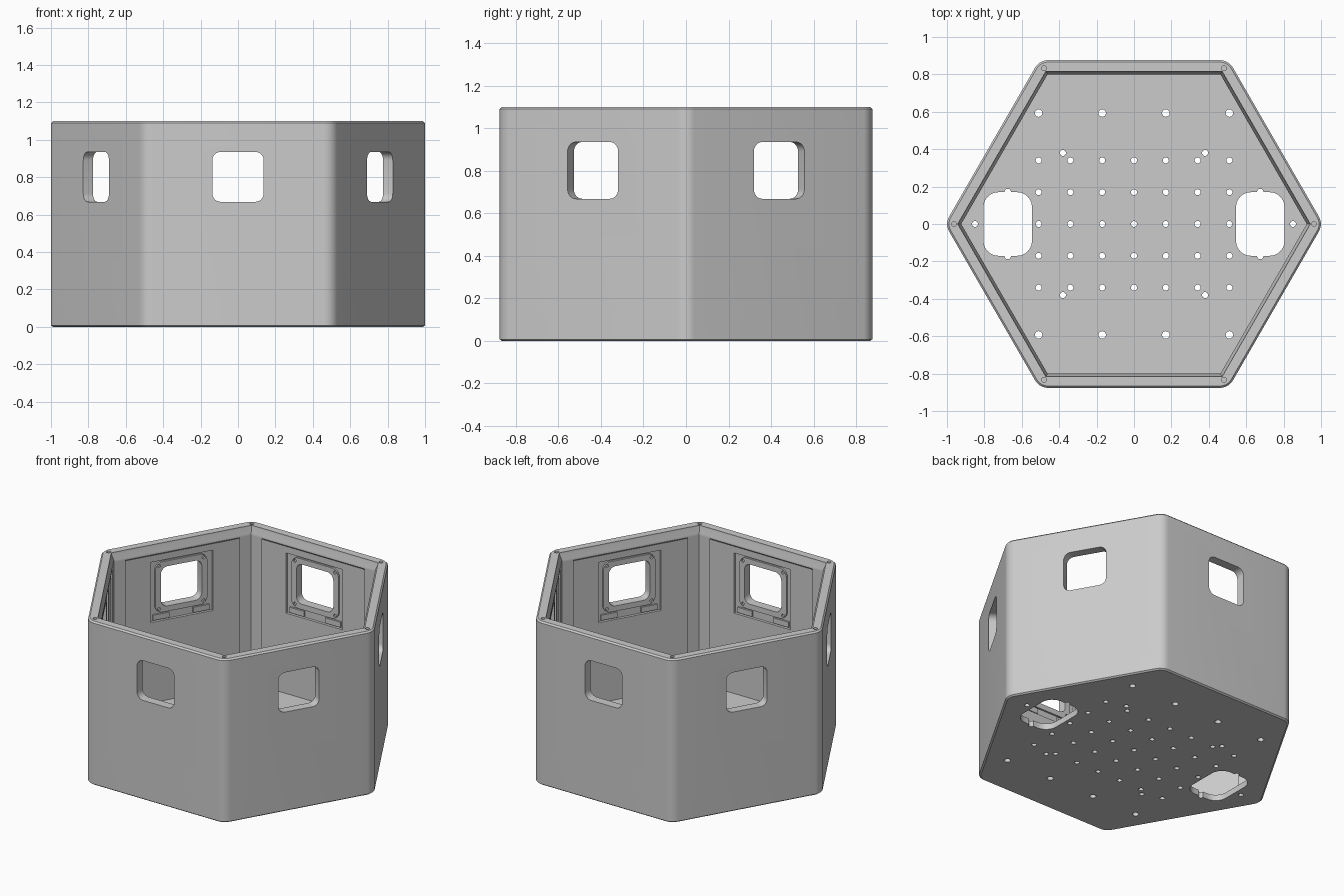
import bpy, bmesh
from math import pi, cos, sin
from mathutils import Matrix, Vector

cube = bpy.data.objects.get("Cube")
if cube:
    bpy.data.objects.remove(cube, do_unlink=True)

GREY = (0.6, 0.6, 0.6, 1)
mat = bpy.data.materials.new("matte grey plastic")
mat.use_nodes = True
mat.diffuse_color = GREY
mat.node_tree.nodes["Principled BSDF"].inputs["Base Color"].default_value = GREY

APOTHEM, HEIGHT, FLOOR = 0.876, 1.1, 0.04
WALL, LIP = 0.81, 0.80
WINDOW_Z = 0.802


def hexagon(a, r=0.0, steps=8):
    """Hexagon outline of apothem a with corner radius r."""
    pts = []
    for k in range(6):
        mid = k * pi / 3
        d = (a - r) / cos(pi / 6)
        c = Vector((d * cos(mid), d * sin(mid)))
        angles = [mid + pi / 3 * (i / steps - 0.5) for i in range(steps + 1)] if r else [mid]
        pts += [c + r * Vector((cos(t), sin(t))) for t in angles]
    return pts


def rounded_rect(w, h, r, cx=0, cy=0, steps=6):
    pts = []
    for k, (sx, sy) in enumerate([(1, 1), (-1, 1), (-1, -1), (1, -1)]):
        c = Vector((cx + sx * (w / 2 - r), cy + sy * (h / 2 - r)))
        for i in range(steps + 1):
            t = (k + i / steps) * pi / 2
            pts.append(c + r * Vector((cos(t), sin(t))))
    return pts


def rect(w, h, cx=0, cy=0):
    return [Vector((cx + sx * w / 2, cy + sy * h / 2))
            for sx, sy in [(1, 1), (-1, 1), (-1, -1), (1, -1)]]


def circle(r, cx, cy, n=16):
    return [Vector((cx + r * cos(2 * pi * i / n), cy + r * sin(2 * pi * i / n))) for i in range(n)]


def loft(bm, levels, matrix=Matrix()):
    """Closed solid through (outline, z) levels."""
    rings = [[bm.verts.new(matrix @ Vector((p.x, p.y, z))) for p in pts] for pts, z in levels]
    faces = [bm.faces.new(rings[0][::-1]), bm.faces.new(rings[-1])]
    for lo, hi in zip(rings, rings[1:]):
        for i in range(len(lo)):
            j = (i + 1) % len(lo)
            faces.append(bm.faces.new((lo[i], lo[j], hi[j], hi[i])))
    return faces


def prism(bm, pts, z0, z1, matrix=Matrix()):
    loft(bm, [(pts, z0), (pts, z1)], matrix)


def make(name, bm):
    bmesh.ops.recalc_face_normals(bm, faces=bm.faces)
    me = bpy.data.meshes.new(name)
    bm.to_mesh(me)
    bm.free()
    me.materials.append(mat)
    ob = bpy.data.objects.new(name, me)
    bpy.context.collection.objects.link(ob)
    return ob


def activate(ob):
    bpy.ops.object.select_all(action='DESELECT')
    ob.select_set(True)
    bpy.context.view_layer.objects.active = ob


def cut(target, bm):
    cutter = make("cutter", bm)
    cutter.hide_render = True
    mod = target.modifiers.new("cut", 'BOOLEAN')
    mod.operation, mod.solver, mod.object = 'DIFFERENCE', 'EXACT', cutter
    activate(target)
    bpy.ops.object.modifier_apply(modifier=mod.name)
    bpy.data.objects.remove(cutter, do_unlink=True)


def side(k):
    """Local x along the wall, y up, z outward from the box centre."""
    out = pi / 6 + k * pi / 3
    return Matrix.Rotation(out + pi / 2, 4, 'Z') @ Matrix.Rotation(pi / 2, 4, 'X')


# Outer body with softened corners and fine edge chamfers
bm = bmesh.new()
soft, trimmed = hexagon(APOTHEM, 0.08), hexagon(APOTHEM - 0.01, 0.07)
loft(bm, [(trimmed, 0), (soft, 0.008), (soft, HEIGHT - 0.01), (trimmed, HEIGHT)])
body = make("hexagonal_case", bm)

# Hollow interior with a tapered lip
bm = bmesh.new()
loft(bm, [(hexagon(a), z) for a, z in [
    (WALL, FLOOR), (WALL, 1.03), (LIP, 1.04), (LIP, 1.055), (0.816, HEIGHT - 0.01), (0.816, HEIGHT + 0.1)]])
cut(body, bm)

# Recessed window pockets on the inside
bm = bmesh.new()
for k in range(6):
    prism(bm, rect(0.42, 0.405, 0, 0.783), 0.7, 0.828, side(k))
cut(body, bm)

# Window openings
bm = bmesh.new()
for k in range(6):
    prism(bm, rounded_rect(0.275, 0.267, 0.045, 0, WINDOW_Z), 0.7, 1.0, side(k))
cut(body, bm)

# Floor cable openings
bm = bmesh.new()
for s in (-1, 1):
    prism(bm, rounded_rect(0.26, 0.34, 0.08, s * 0.675, 0), -0.1, 0.2)
cut(body, bm)

# Floor mounting holes, opening notches and rim screw holes
bm = bmesh.new()
small = [(i * 0.17, j * 0.17) for i in range(-3, 4) for j in range(-2, 3)]
small += [(sx * 0.38, sy * 0.38) for sx in (-1, 1) for sy in (-1, 1)]
small += [(-0.85, 0), (0.85, 0)]
for x, y in small:
    prism(bm, circle(0.016, x, y), -0.1, 0.2)
for sy in (-1, 1):
    for i in (-3, -1, 1, 3):
        prism(bm, circle(0.02, i * 0.17, sy * 0.593), -0.1, 0.2)
    for sx in (-1, 1):
        prism(bm, circle(0.018, sx * 0.675, sy * 0.17), -0.1, 0.2)
for k in range(6):
    prism(bm, circle(0.013, 0.962 * cos(k * pi / 3), 0.962 * sin(k * pi / 3)), 1.0, 1.2)
cut(body, bm)

# Corner posts inside the walls
bm = bmesh.new()
inner, outer = hexagon(LIP), hexagon(WALL + 0.01)
for k in range(6):
    p, q = inner[k], outer[k]
    ends = []
    for n in (inner[(k + 1) % 6], inner[k - 1]):
        along = (n - p).normalized() * 0.08
        ends.append((p + along, q + along))
    prism(bm, [p, ends[0][0], ends[0][1], q, ends[1][1], ends[1][0]], FLOOR - 0.01, 1.045)
posts = make("corner_posts", bm)

# Raised window frames and lower brackets inside the pockets
bm = bmesh.new()
for k in range(6):
    prism(bm, rounded_rect(0.35, 0.34, 0.05, 0, WINDOW_Z), 0.816, 0.83, side(k))
    for s in (-1, 1):
        prism(bm, rect(0.11, 0.036, s * 0.135, 0.606), 0.816, 0.83, side(k))
frames = make("window_frames", bm)
bm = bmesh.new()
for k in range(6):
    prism(bm, rounded_rect(0.275, 0.267, 0.045, 0, WINDOW_Z), 0.7, 1.0, side(k))
    for sx in (-1, 1):
        for sy in (-1, 1):
            prism(bm, circle(0.011, sx * 0.15, WINDOW_Z + sy * 0.145, 12), 0.7, 0.9, side(k))
cut(frames, bm)

for ob in (body, posts, frames):
    activate(ob)
    bpy.ops.object.shade_smooth_by_angle(angle=pi / 6)
